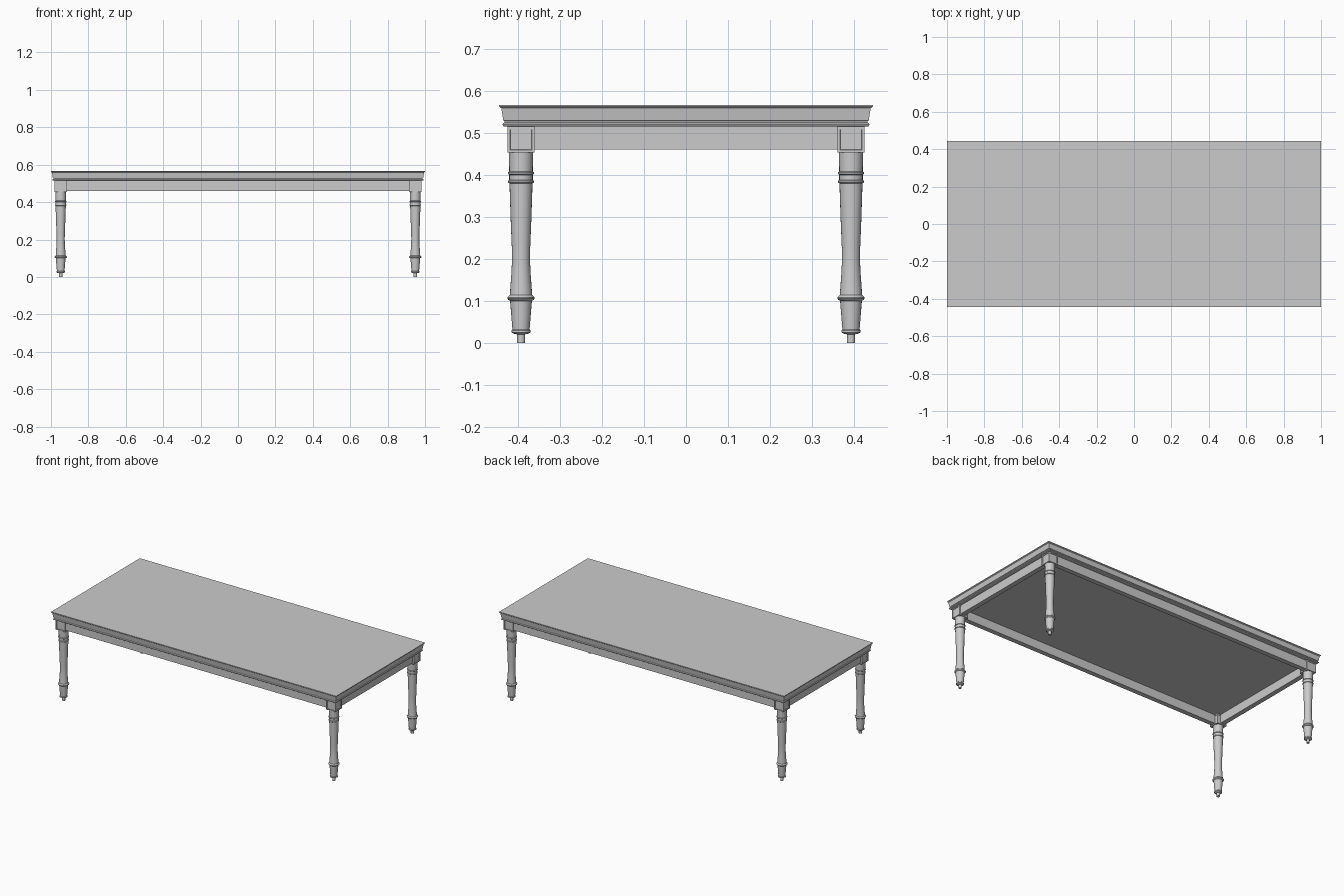
import bpy, bmesh, math
from mathutils import Matrix

if "Cube" in bpy.data.objects:
    bpy.data.objects.remove(bpy.data.objects["Cube"])

# Single painted finish
paint = bpy.data.materials.new("light_grey")
paint.use_nodes = True
grey = (0.6, 0.6, 0.6, 1)
paint.diffuse_color = grey
paint.node_tree.nodes["Principled BSDF"].inputs["Base Color"].default_value = grey

HALF_X, HALF_Y = 1.0, 0.445
LEG_X, LEG_Y = 0.948, 0.393
BLOCK = 0.065
BLOCK_BOTTOM, RIM_BOTTOM = 0.453, 0.515


def finish(name, bm, smooth=False):
    bmesh.ops.recalc_face_normals(bm, faces=bm.faces)
    mesh = bpy.data.meshes.new(name)
    bm.to_mesh(mesh)
    bm.free()
    obj = bpy.data.objects.new(name, mesh)
    obj.data.materials.append(paint)
    bpy.context.collection.objects.link(obj)
    if smooth:
        bpy.ops.object.select_all(action="DESELECT")
        obj.select_set(True)
        bpy.context.view_layer.objects.active = obj
        bpy.ops.object.shade_smooth_by_angle(angle=math.radians(35))
    return obj


def loft(bm, rings):
    """Join closed rings of points and cap both ends."""
    loops = [[bm.verts.new(p) for p in ring] for ring in rings]
    for a, b in zip(loops, loops[1:]):
        n = len(a)
        for i in range(n):
            bm.faces.new((a[i], a[(i + 1) % n], b[(i + 1) % n], b[i]))
    bm.faces.new(loops[0][::-1])
    bm.faces.new(loops[-1])


def box(bm, x0, x1, y0, y1, z0, z1):
    size = Matrix.Diagonal((x1 - x0, y1 - y0, z1 - z0, 1))
    centre = Matrix.Translation(((x0 + x1) / 2, (y0 + y1) / 2, (z0 + z1) / 2))
    bmesh.ops.create_cube(bm, size=1, matrix=centre @ size)


# Moulded table top: (inset from the edge, height)
top_profile = [(0.012, 0.515), (0.009, 0.517), (0.008, 0.520), (0.009, 0.523),
               (0.013, 0.525), (0.013, 0.528), (0.010, 0.529), (0.005, 0.559),
               (0.002, 0.561), (0, 0.563), (0, 0.567)]
bm = bmesh.new()
loft(bm, [[(sx * (HALF_X - d), sy * (HALF_Y - d), z)
           for sx, sy in ((-1, -1), (1, -1), (1, 1), (-1, 1))]
          for d, z in top_profile])
finish("table_top", bm)

# Aprons between the corner blocks
OUT, THICK, LOW = 0.022, 0.03, 0.46
for s, end in ((-1, "right"), (1, "left")):
    bm = bmesh.new()
    outer = LEG_X + OUT
    a, b = sorted((s * outer, s * (outer - THICK)))
    box(bm, a, b, -LEG_Y, LEG_Y, LOW, RIM_BOTTOM)
    finish(end + "_apron", bm)
for s, side in ((-1, "front"), (1, "back")):
    bm = bmesh.new()
    outer = LEG_Y + OUT
    a, b = sorted((s * outer, s * (outer - THICK)))
    box(bm, -LEG_X, LEG_X, a, b, LOW, RIM_BOTTOM)
    finish(side + "_apron", bm)

# Turned leg: (radius, height)
leg_profile = [(0.0095, 0), (0.0095, 0.020), (0.018, 0.022), (0.023, 0.025),
               (0.023, 0.029), (0.0205, 0.032), (0.0215, 0.045), (0.026, 0.100),
               (0.030, 0.102), (0.0325, 0.105), (0.0325, 0.108), (0.030, 0.111),
               (0.0265, 0.114), (0.0255, 0.130), (0.0225, 0.170), (0.0215, 0.200),
               (0.0220, 0.230), (0.0245, 0.290), (0.0275, 0.380), (0.0305, 0.382),
               (0.0305, 0.386), (0.0280, 0.388), (0.0280, 0.400), (0.0310, 0.402),
               (0.0310, 0.406), (0.0280, 0.408), (0.0290, 0.454)]
SIDES = 24
for sx, side in ((-1, "right"), (1, "left")):
    for sy, end in ((-1, "front"), (1, "back")):
        cx, cy = sx * LEG_X, sy * LEG_Y
        bm = bmesh.new()
        angles = [2 * math.pi * i / SIDES for i in range(SIDES)]
        loft(bm, [[(cx + r * math.cos(t), cy + r * math.sin(t), z) for t in angles]
                  for r, z in leg_profile])
        finish(f"{end}_{side}_leg", bm, smooth=True)

        # Corner block with recessed side panels
        bm = bmesh.new()
        h = BLOCK / 2
        box(bm, cx - h, cx + h, cy - h, cy + h, BLOCK_BOTTOM, RIM_BOTTOM)
        bm.normal_update()
        sides = [f for f in bm.faces if abs(f.normal.z) < 0.5]
        bmesh.ops.inset_individual(bm, faces=sides, thickness=0.009)
        bmesh.ops.inset_individual(bm, faces=sides, thickness=0.001, depth=-0.003)
        finish(f"{end}_{side}_corner_block", bm)
